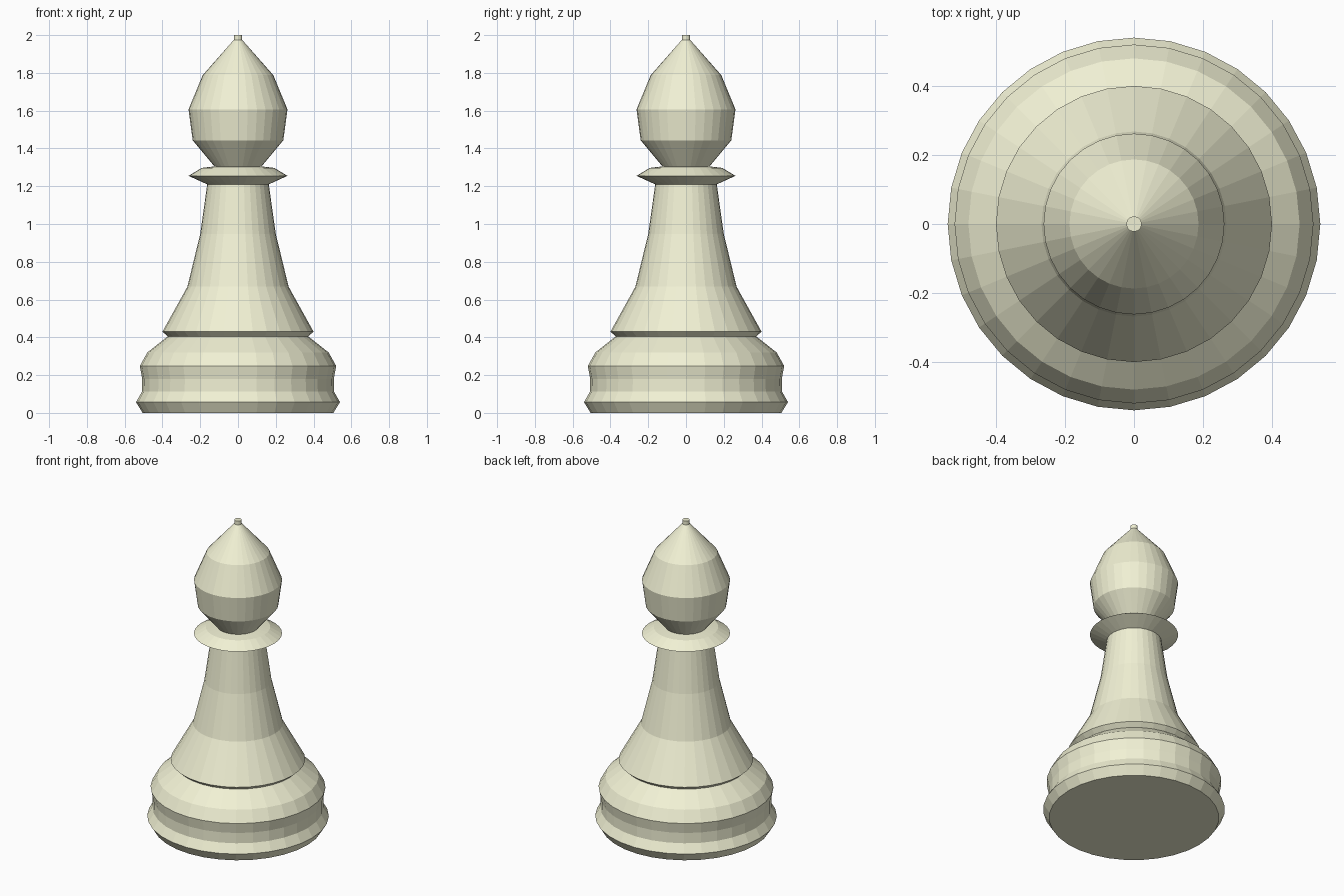
import bpy, bmesh, math

if "Cube" in bpy.data.objects:
    bpy.data.objects.remove(bpy.data.objects["Cube"])

SIDES = 32

ivory = bpy.data.materials.new("ivory")
ivory.diffuse_color = (0.88, 0.88, 0.66, 1)
ivory.use_nodes = True
ivory.node_tree.nodes["Principled BSDF"].inputs["Base Color"].default_value = ivory.diffuse_color

# Turned profile as (radius, height), from foot to tip
foot = [(0.505, 0), (0.54, 0.057), (0.508, 0.113), (0.507, 0.18),
        (0.52, 0.248), (0.48, 0.32), (0.372, 0.405)]
stem = [(0.40, 0.43), (0.268, 0.668), (0.20, 0.948), (0.163, 1.21)]
collar = [(0.262, 1.255), (0.192, 1.297), (0.125, 1.305)]
head = [(0.24, 1.443), (0.262, 1.607), (0.187, 1.788), (0.022, 1.975)]
finial = [(0.022, 2.0)]


def lathe(name, profile):
    """Turn a profile about z, closing both ends with flat caps."""
    bm = bmesh.new()
    rings = []
    for r, z in profile:
        rings.append([bm.verts.new((r * math.cos(a), r * math.sin(a), z))
                      for a in (2 * math.pi * i / SIDES for i in range(SIDES))])
    for low, high in zip(rings, rings[1:]):
        for i in range(SIDES):
            j = (i + 1) % SIDES
            bm.faces.new((low[i], low[j], high[j], high[i]))
    bm.faces.new(rings[0][::-1])
    bm.faces.new(rings[-1])
    mesh = bpy.data.meshes.new(name)
    bm.to_mesh(mesh)
    bm.free()
    mesh.materials.append(ivory)
    obj = bpy.data.objects.new(name, mesh)
    bpy.context.collection.objects.link(obj)
    return obj


# The whole piece is one continuous turning
lathe("chess_piece", foot + stem + collar + head + finial)
